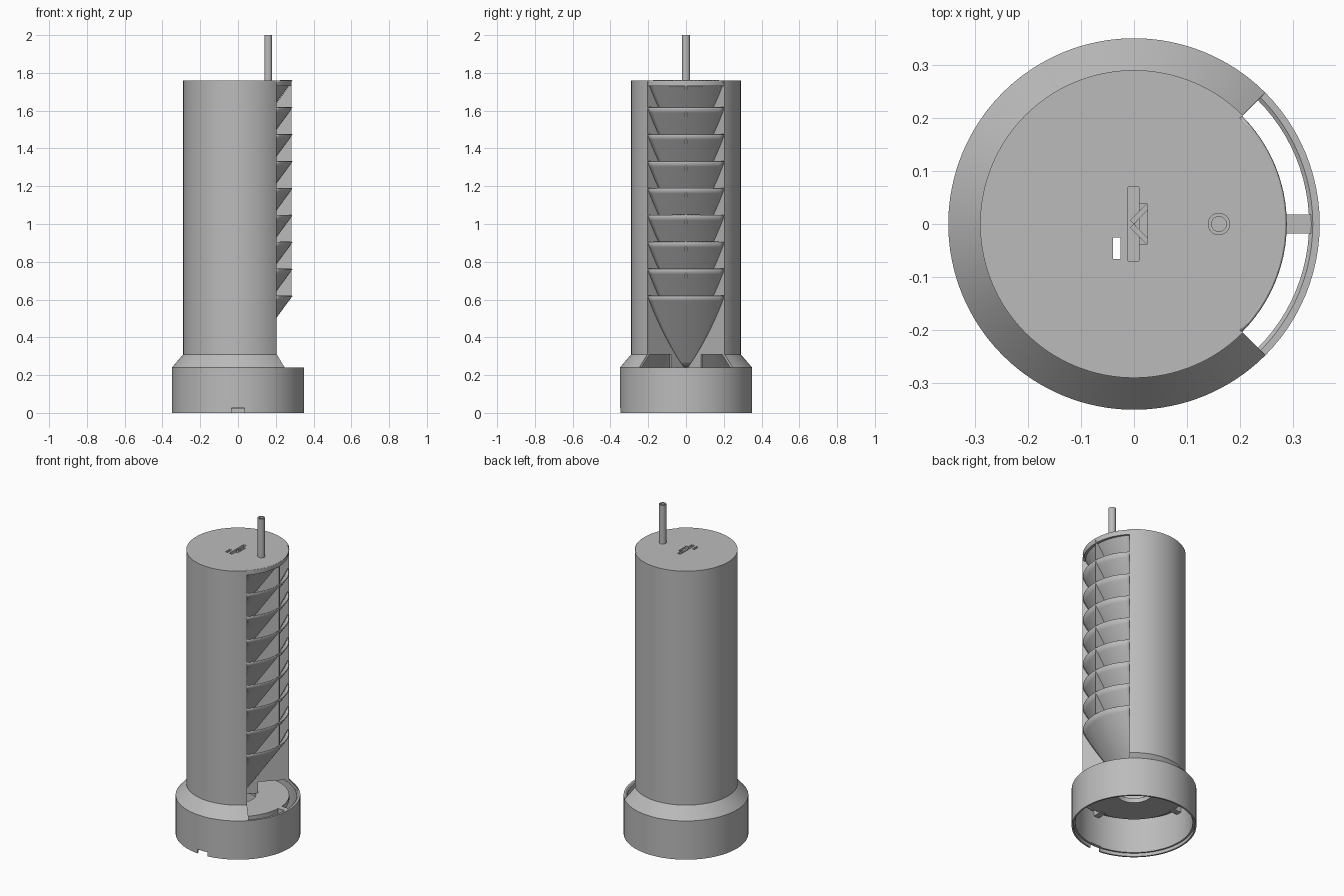
import bpy, bmesh
from math import pi, sin, cos, sqrt, radians
from mathutils import Matrix, Vector

cube = bpy.data.objects.get("Cube")
if cube:
    bpy.data.objects.remove(cube, do_unlink=True)

grey = bpy.data.materials.new("plain_grey")
grey.use_nodes = True
grey.diffuse_color = (0.5, 0.5, 0.5, 1)
grey.node_tree.nodes["Principled BSDF"].inputs["Base Color"].default_value = (0.5, 0.5, 0.5, 1)

RADIUS = 0.288      # body radius
TOP = 1.76          # body top
PITCH = 0.1425      # louver spacing
SLOPE = 0.735       # inward run of a louver per unit of drop
HALF = pi / 4       # half angle of the open wedge


def finish(name, bm, smooth=True):
    bmesh.ops.recalc_face_normals(bm, faces=bm.faces)
    mesh = bpy.data.meshes.new(name)
    bm.to_mesh(mesh)
    bm.free()
    ob = bpy.data.objects.new(name, mesh)
    bpy.context.collection.objects.link(ob)
    mesh.materials.append(grey)
    if smooth:
        bpy.ops.object.select_all(action='DESELECT')
        ob.select_set(True)
        bpy.context.view_layer.objects.active = ob
        bpy.ops.object.shade_smooth_by_angle(angle=radians(30))
    return ob


def revolve(name, profile, start=0.0, end=2 * pi, steps=96, centre=(0, 0)):
    """Turn a closed (radius, z) profile about a vertical axis."""
    bm = bmesh.new()
    full = end - start > 2 * pi - 0.001
    rings = []
    for i in range(steps if full else steps + 1):
        a = start + (end - start) * i / steps
        rings.append([bm.verts.new((centre[0] + r * cos(a), centre[1] + r * sin(a), z))
                      for r, z in profile])
    n = len(profile)
    for i in range(steps):
        a, b = rings[i], rings[(i + 1) % len(rings)]
        for j in range(n):
            k = (j + 1) % n
            bm.faces.new((a[j], b[j], b[k], a[k]))
    if not full:
        bm.faces.new(rings[0])
        bm.faces.new(rings[-1])
    return finish(name, bm)


def plate(name, outline, thickness, shift=0.0, angle=0.0):
    """Upright plate with an (x, z) outline, turned about the z axis."""
    bm = bmesh.new()
    face = bm.faces.new([bm.verts.new((x, shift - thickness / 2, z)) for x, z in outline])
    out = bmesh.ops.extrude_face_region(bm, geom=[face])
    moved = [v for v in out["geom"] if isinstance(v, bmesh.types.BMVert)]
    bmesh.ops.translate(bm, verts=moved, vec=(0, thickness, 0))
    bmesh.ops.rotate(bm, verts=bm.verts, cent=(0, 0, 0), matrix=Matrix.Rotation(angle, 3, 'Z'))
    return finish(name, bm, False)


def cut_box(ob, low, high):
    """Subtract an axis-aligned box."""
    low, high = Vector(low), Vector(high)
    bm = bmesh.new()
    bmesh.ops.create_cube(bm, size=1, matrix=Matrix.Translation((low + high) / 2)
                          @ Matrix.Diagonal((*(high - low), 1)))
    cutter = finish("cutter", bm, False)
    cutter.hide_render = True
    mod = ob.modifiers.new("cut", 'BOOLEAN')
    mod.operation = 'DIFFERENCE'
    mod.solver = 'EXACT'
    mod.object = cutter
    bpy.context.view_layer.objects.active = ob
    bpy.ops.object.modifier_apply(modifier=mod.name)
    bpy.data.objects.remove(cutter, do_unlink=True)


def louver(name, top, depth, rows=14, cols=20):
    """Arc of the body swept down and inward, trimmed to the wedge."""
    bm = bmesh.new()
    grid = []
    for i in range(rows + 1):
        drop = depth * i / rows
        s = drop * SLOPE
        edge = (sqrt(2 * RADIUS ** 2 - s * s) - s) / 2
        line = []
        for j in range(cols + 1):
            y = edge * (2 * j / cols - 1)
            line.append(bm.verts.new((sqrt(RADIUS ** 2 - y * y) - s, y, top - drop)))
        grid.append(line)
    for a, b in zip(grid, grid[1:]):
        for j in range(cols):
            bm.faces.new((a[j], b[j], b[j + 1], a[j + 1]))
    ob = finish(name, bm)
    if ob.data.polygons[0].normal.x < 0:
        ob.data.flip_normals()
    mod = ob.modifiers.new("thickness", 'SOLIDIFY')
    mod.thickness = 0.006
    mod.offset = -1
    return ob


# Hollow base with a cable notch at the front
base = revolve("base_ring", [(0.35, 0), (0.35, 0.24), (0.337, 0.24), (0.33, 0.235),
                             (0.33, 0.02), (0.34, 0.02), (0.34, 0)])
cut_box(base, (-0.035, -0.4, -0.05), (0.035, -0.3, 0.025))

# Floor with a central hole, held by spokes
revolve("floor_ring", [(0.1, 0.21), (0.288, 0.21), (0.288, 0.238), (0.1, 0.238)])
for i in range(4):
    plate("floor_spoke", [(0.27, 0.205), (0.338, 0.205), (0.338, 0.238), (0.27, 0.238)],
          0.036, angle=i * pi / 2)

# Collar and body shell, open over the wedge
revolve("collar", [(0.35, 0.24), (0.29, 0.31), (0.27, 0.31), (0.33, 0.24)], HALF, 2 * pi - HALF)
revolve("body_shell", [(0.29, 0.305), (0.29, TOP), (0.275, TOP), (0.275, 0.305)],
        HALF, 2 * pi - HALF)

# Wedge side walls with low openings
wall = [(0, 0.24), (0.113, 0.24), (0.113, 0.31), (0.288, 0.31), (0.288, TOP - 0.005), (0, TOP - 0.005)]
for side in (-1, 1):
    plate("wedge_wall", wall, 0.01, side * 0.005, side * HALF)

# Louvers and the rib that joins them
for i in range(9):
    louver("louver", TOP - 0.002 - i * PITCH, 0.375)
low = TOP - 8 * PITCH
plate("louver_rib", [(0.284, low - 0.004), (0.284, TOP - 0.01),
                     (0.1, TOP - 0.26), (0.1, low - 0.25)], 0.008)

# Cap with socket recesses and a through slot
cap = revolve("top_cap", [(0.0001, 1.73), (0.283, 1.73), (0.283, TOP), (0.0001, TOP)])
bm = bmesh.new()
bm.from_mesh(cap.data)
bmesh.ops.remove_doubles(bm, verts=bm.verts, dist=0.0005)
bmesh.ops.recalc_face_normals(bm, faces=bm.faces)
bm.to_mesh(cap.data)
bm.free()
cut_box(cap, (-0.011, -0.07, 1.742), (0.009, 0.07, 1.8))
cut_box(cap, (0.008, -0.038, 1.75), (0.025, 0.038, 1.8))
cut_box(cap, (-0.04, -0.066, 1.7), (-0.025, -0.025, 1.8))

# Hollow rod standing on the cap
revolve("top_rod", [(0.021, 1.74), (0.021, 2.0), (0.014, 2.0), (0.014, 1.74)],
        steps=32, centre=(0.16, 0))
